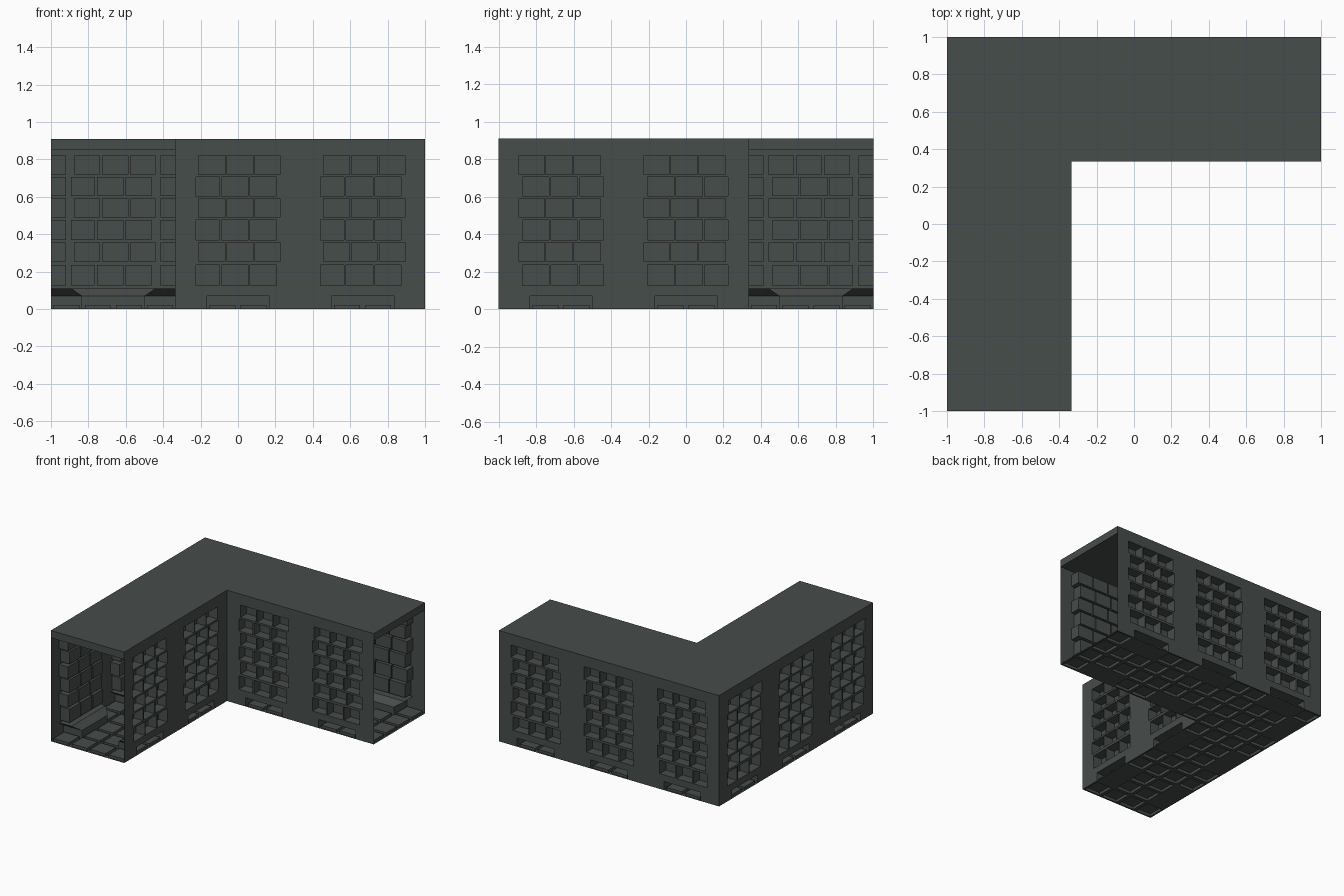
import bpy, bmesh
from mathutils import Vector as V

if "Cube" in bpy.data.objects:
    bpy.data.objects.remove(bpy.data.objects["Cube"])

M = 2 / 3          # module size
TOP, CEIL = 0.91, 0.85

stone = bpy.data.materials.new("dark stone")
stone.diffuse_color = (0.062, 0.074, 0.071, 1)
stone.use_nodes = True
stone.node_tree.nodes["Principled BSDF"].inputs["Base Color"].default_value = stone.diffuse_color


def finish(bm, name):
    bmesh.ops.remove_doubles(bm, verts=bm.verts, dist=1e-5)
    me = bpy.data.meshes.new(name)
    bm.to_mesh(me)
    bm.free()
    me.materials.append(stone)
    ob = bpy.data.objects.new(name, me)
    bpy.context.collection.objects.link(ob)
    return ob


def face(bm, pts, facing):
    f = bm.faces.new([bm.verts.new(p) for p in pts])
    f.normal_update()
    if f.normal.dot(facing) < 0:
        f.normal_flip()


class Panel:
    """Thin skin on a plane (u, v), with pockets pushed inward along n."""
    def __init__(self, bm, o, u, v, n):
        self.bm, self.o, self.u, self.v, self.n = bm, V(o), V(u), V(v), V(n)

    def p(self, a, b, d=0):
        return self.o + self.u * a + self.v * b + self.n * d

    def flat(self, a0, a1, b0, b1, d=0):
        face(self.bm, [self.p(a0, b0, d), self.p(a1, b0, d),
                       self.p(a1, b1, d), self.p(a0, b1, d)], -self.n)

    def pocket(self, a0, a1, b0, b1, d):
        p = self.p
        self.flat(a0, a1, b0, b1, d)
        for a, s in ((a0, 1), (a1, -1)):
            face(self.bm, [p(a, b0), p(a, b1), p(a, b1, d), p(a, b0, d)], self.u * s)
        for b, s in ((b0, 1), (b1, -1)):
            face(self.bm, [p(a0, b), p(a1, b), p(a1, b, d), p(a0, b, d)], self.v * s)

    def band(self, b0, b1, holes, width, d):
        x = 0
        for a0, a1 in holes:
            if a0 > x:
                self.flat(x, a0, b0, b1)
            self.pocket(a0, a1, b0, b1, d)
            x = a1
        self.flat(x, width, b0, b1)


# Brick courses: height range, and bricks measured from the module centre
ROWS = [(0.125, 0.235), (0.255, 0.355), (0.37, 0.475),
        (0.49, 0.59), (0.605, 0.705), (0.72, 0.82)]
BRICKS = [[(-.225, -.10), (-.088, .055), (.065, .205)],
          [(-.21, -.07), (-.06, .08), (.09, .225)]]


def wall(bm, o, u, n):
    w = Panel(bm, o, u, (0, 0, 1), n)
    w.band(0, 0.07, [(M / 4, M * 3 / 4)], M, M / 4)
    z = 0.07
    for i, (b0, b1) in enumerate(ROWS):
        w.flat(0, M, z, b0)
        w.band(b0, b1, [(M / 2 + a, M / 2 + b) for a, b in BRICKS[i % 2]], M, 0.08)
        z = b1
    w.flat(0, M, z, CEIL)
    # chamfered kerb along the inside foot of the wall
    a, b = 0.11, M / 4
    p = w.p
    up = V((0, 0, 1))
    face(bm, [p(a, .11), p(M - a, .11), p(M - a, .11, a), p(a, .11, a)], up)
    face(bm, [p(a, .11, a), p(M - a, .11, a), p(M - b, .07, b), p(b, .07, b)], up)
    for e, f in ((a, b), (M - a, M - b)):
        face(bm, [p(e, .11), p(e, .11, a), p(f, .07, b), p(f, .07)],
             w.u * (-1 if e < f else 1))


def floor(bm, x, y):
    f = Panel(bm, (x, y, 0), (1, 0, 0), (0, 1, 0), (0, 0, 1))
    s, g = M / 4, 0.014
    for j in range(4):
        f.flat(0, M, j * s, j * s + g)
        f.band(j * s + g, (j + 1) * s - g,
               [(i * s + g, (i + 1) * s - g) for i in range(4)], M, 0.022)
        f.flat(0, M, (j + 1) * s - g, (j + 1) * s)


# L-shaped run of modules; the two run ends stay open
cells = [(0, 0), (0, 1), (0, 2), (1, 2), (2, 2)]
open_ends = {((0, 0), (0, -1)), ((2, 2), (1, 0))}
walls, floors = bmesh.new(), bmesh.new()
for c in cells:
    x, y = -1 + c[0] * M, -1 + c[1] * M
    floor(floors, x, y)
    sides = {(0, -1): ((x, y, 0), (1, 0, 0)), (0, 1): ((x, y + M, 0), (1, 0, 0)),
             (1, 0): ((x + M, y + M, 0), (0, -1, 0)), (-1, 0): ((x, y + M, 0), (0, -1, 0))}
    for d, (o, u) in sides.items():
        if (c[0] + d[0], c[1] + d[1]) in cells or (c, d) in open_ends:
            continue
        wall(walls, o, u, (-d[0], -d[1], 0))
finish(walls, "brick_walls")
finish(floors, "tiled_floor")

# Flat ceiling slab as one L-shaped prism
bm = bmesh.new()
e = 1 - M
outline = [(-1, -1), (-e, -1), (-e, e), (1, e), (1, 1), (-1, 1)]
base = bm.faces.new([bm.verts.new((x, y, CEIL)) for x, y in outline])
ext = bmesh.ops.extrude_face_region(bm, geom=[base], use_keep_orig=True)
bmesh.ops.translate(bm, vec=(0, 0, TOP - CEIL),
                    verts=[g for g in ext["geom"] if isinstance(g, bmesh.types.BMVert)])
bmesh.ops.recalc_face_normals(bm, faces=bm.faces)
finish(bm, "ceiling_slab")
